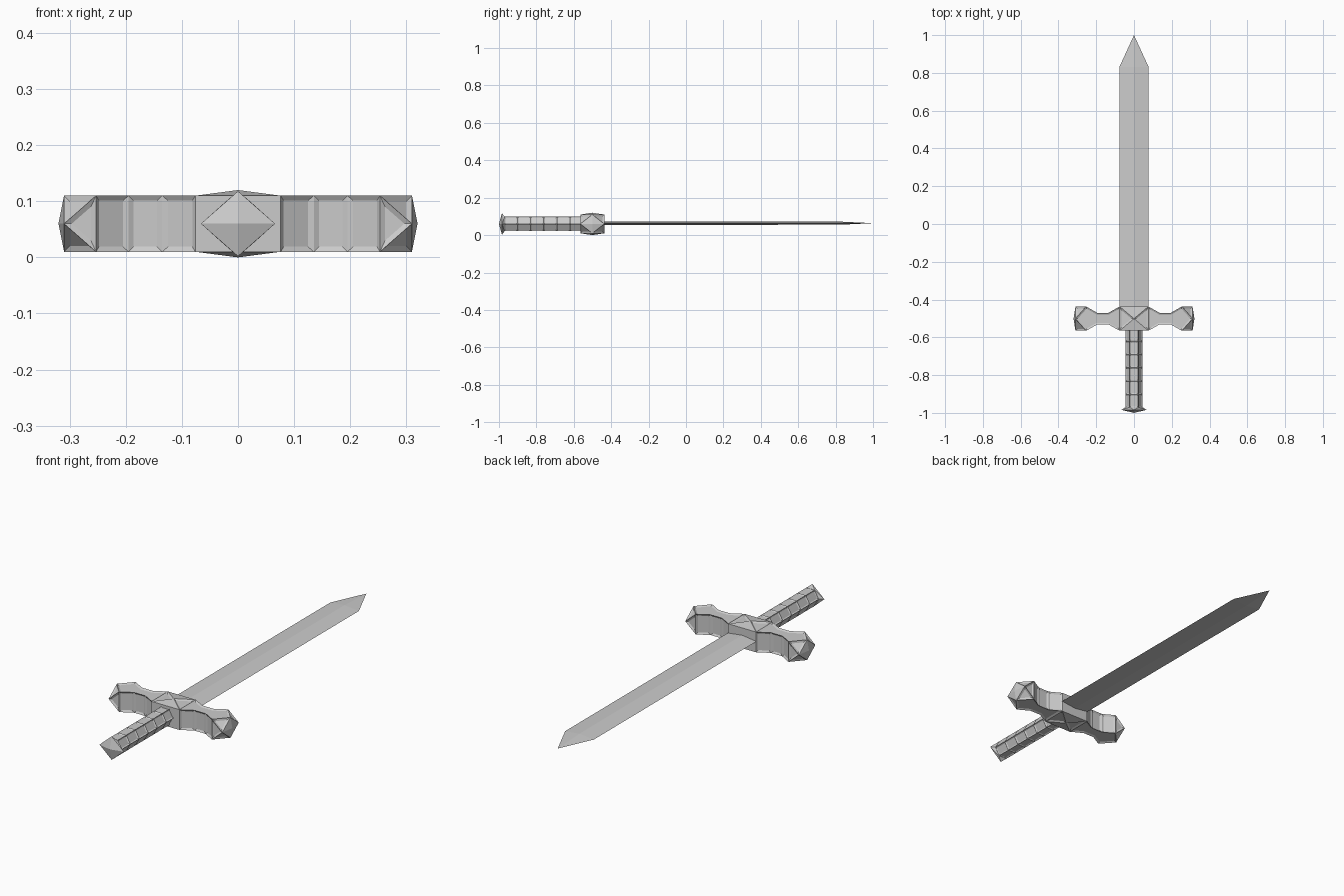
import bpy, bmesh, math
from mathutils import Vector

if "Cube" in bpy.data.objects:
    bpy.data.objects.remove(bpy.data.objects["Cube"])

GUARD_Y, MID_Z = -0.501, 0.06


def finish(name, bm, location):
    bmesh.ops.recalc_face_normals(bm, faces=bm.faces)
    mesh = bpy.data.meshes.new(name)
    bm.to_mesh(mesh)
    bm.free()
    ob = bpy.data.objects.new(name, mesh)
    ob.location = location
    bpy.context.collection.objects.link(ob)
    return ob


def add_face(bm, points):
    return bm.faces.new([bm.verts.new(p) for p in points])


def weld(bm):
    bmesh.ops.remove_doubles(bm, verts=bm.verts, dist=1e-5)
    bmesh.ops.recalc_face_normals(bm, faces=bm.faces)


# Blade: diamond cross-section running to a point
bm = bmesh.new()
rings = []
for y, w, t in [(-0.5, 0.078, 0.01), (0.83, 0.078, 0.008)]:
    rings.append([bm.verts.new(p) for p in [(w, y, 0), (0, y, t), (-w, y, 0), (0, y, -t)]])
tip = bm.verts.new((0, 1.0, 0))
bm.faces.new(rings[0])
for i in range(4):
    j = (i + 1) % 4
    bm.faces.new([rings[0][i], rings[0][j], rings[1][j], rings[1][i]])
    bm.faces.new([rings[1][i], rings[1][j], tip])
finish("blade", bm, (0, 0, 0.064))

# Crossguard: half outline (x, half depth) from the centre block to the knob
outline = [(0.076, 0.064), (0.135, 0.031), (0.195, 0.031), (0.253, 0.064)]
H, D, END = 0.05, 0.064, 0.31
bm = bmesh.new()
for s in (1, -1):
    # panelled front and back of each arm
    for (x0, d0), (x1, d1) in zip(outline, outline[1:]):
        for k in (1, -1):
            add_face(bm, [(s*x0, k*d0, -H), (s*x1, k*d1, -H), (s*x1, k*d1, H), (s*x0, k*d0, H)])
    # top and bottom of each arm
    for k in (1, -1):
        loop = [(s*x, d, k*H) for x, d in outline] + [(s*END, 0, k*H)]
        loop += [(s*x, -d, k*H) for x, d in reversed(outline)]
        add_face(bm, loop)
    # knob: side triangles, cut corners and low pointed end
    kx = outline[-1][0]
    for k in (1, -1):
        add_face(bm, [(s*kx, k*D, -H), (s*kx, k*D, H), (s*END, k*D, 0)])
        for v in (1, -1):
            add_face(bm, [(s*kx, k*D, v*H), (s*END, k*D, 0), (s*END, 0, v*H)])
            add_face(bm, [(s*(END + 0.01), 0, 0), (s*END, k*D, 0), (s*END, 0, v*H)])
# centre block front and back, with raised pyramids above and below
cx = outline[0][0]
for k in (1, -1):
    add_face(bm, [(-cx, k*D, -H), (cx, k*D, -H), (cx, k*D, H), (-cx, k*D, H)])
    base = [(-cx, -D, k*H), (cx, -D, k*H), (cx, D, k*H), (-cx, D, k*H)]
    for i in range(4):
        add_face(bm, [base[i], base[(i + 1) % 4], (0, 0, k*(H + 0.01))])
weld(bm)
panels = [f for f in bm.faces
          if abs(f.calc_center_median().x) > 0.05 and abs(f.calc_center_median().x) < END - 0.004]
bmesh.ops.inset_individual(bm, faces=panels, thickness=0.009, depth=-0.005, use_even_offset=True)
finish("crossguard", bm, (0, GUARD_Y, MID_Z))

# Grip: six-sided bar with rows of sunken panels
R, Y0, Y1, ROWS = 0.045, -0.972, -0.55, 6
hexagon = [(R*math.cos(math.radians(60*i)), R*math.sin(math.radians(60*i))) for i in range(6)]
bm = bmesh.new()
for r in range(ROWS):
    a, b = Y0 + (Y1 - Y0)*r/ROWS, Y0 + (Y1 - Y0)*(r + 1)/ROWS
    for i in range(6):
        (x0, z0), (x1, z1) = hexagon[i], hexagon[(i + 1) % 6]
        add_face(bm, [(x0, a, z0), (x1, a, z1), (x1, b, z1), (x0, b, z0)])
for y in (Y0, Y1):
    add_face(bm, [(x, y, z) for x, z in hexagon])
weld(bm)
sides = [f for f in bm.faces if len(f.verts) == 4]
bmesh.ops.inset_individual(bm, faces=sides, thickness=0.006, depth=-0.004, use_even_offset=True)
finish("grip", bm, (0, 0, MID_Z))

# Pommel: flat diamond cap with a low point
bm = bmesh.new()
points = [(x, -0.97, z) for x, z in hexagon]
points += [(0.066, -0.984, 0), (-0.066, -0.984, 0), (0, -0.984, 0.058), (0, -0.984, -0.058), (0, -1.0, 0)]
for p in points:
    bm.verts.new(Vector(p))
bmesh.ops.convex_hull(bm, input=bm.verts)
finish("pommel", bm, (0, 0, MID_Z))
